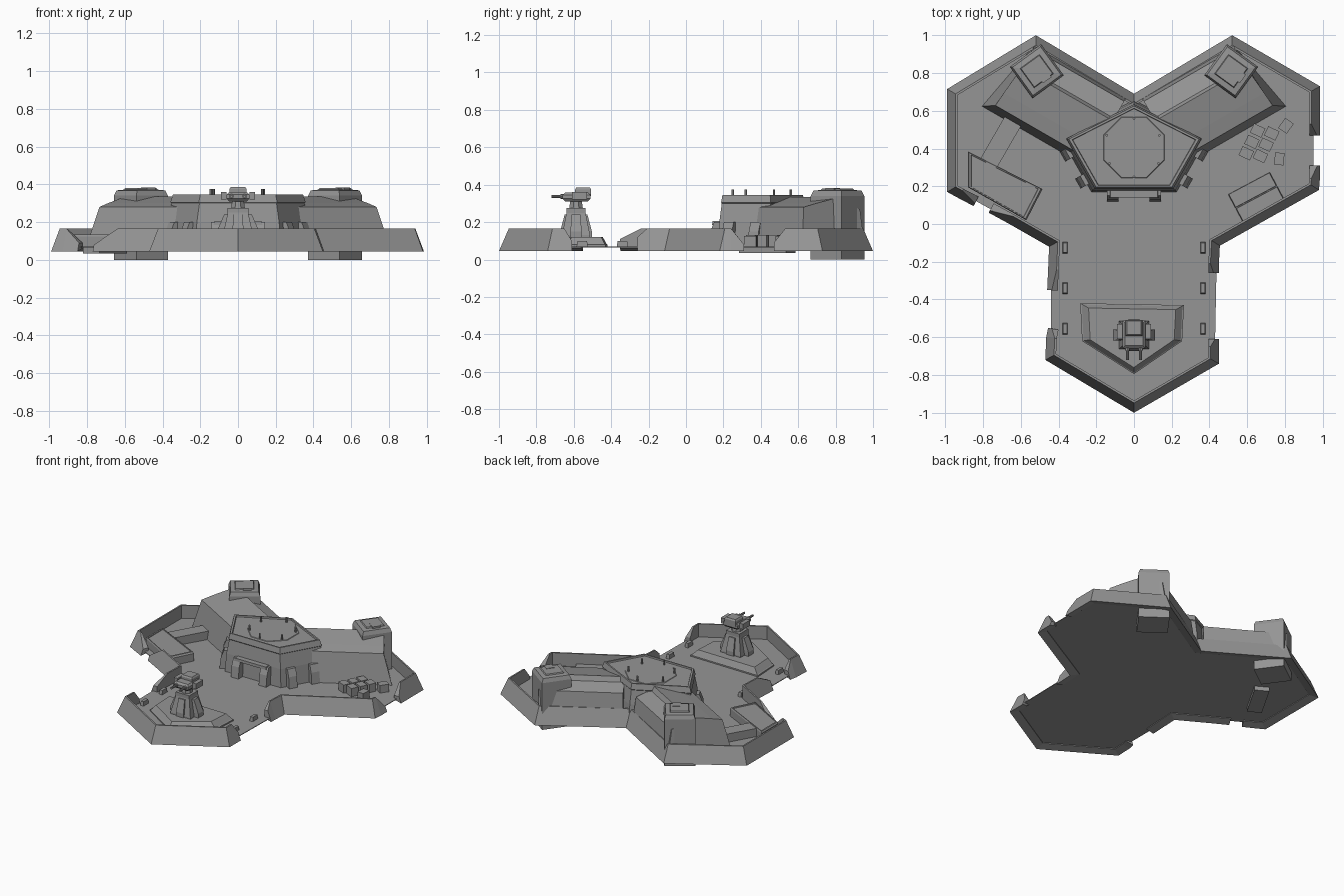
import bpy, bmesh
from math import cos, sin, pi, radians
from mathutils import Vector

cube = bpy.data.objects.get("Cube")
if cube:
    bpy.data.objects.remove(cube, do_unlink=True)

grey = bpy.data.materials.new("concrete_grey")
grey.use_nodes = True
grey.diffuse_color = (0.3, 0.3, 0.3, 1)
grey.node_tree.nodes["Principled BSDF"].inputs["Base Color"].default_value = (0.3, 0.3, 0.3, 1)

FLOOR = 0.07
BASE = 0.066


def loft(name, rings):
    """Join equal-length rings of points and cap both ends."""
    bm = bmesh.new()
    loops = [[bm.verts.new(p) for p in ring] for ring in rings]
    n = len(loops[0])
    for a, b in zip(loops, loops[1:]):
        for i in range(n):
            j = (i + 1) % n
            bm.faces.new((a[i], a[j], b[j], b[i]))
    bm.faces.new(loops[0][::-1])
    bm.faces.new(loops[-1])
    bmesh.ops.recalc_face_normals(bm, faces=bm.faces)
    mesh = bpy.data.meshes.new(name)
    bm.to_mesh(mesh)
    bm.free()
    mesh.materials.append(grey)
    ob = bpy.data.objects.new(name, mesh)
    bpy.context.scene.collection.objects.link(ob)


def stack(name, outline, levels):
    """Loft an outline through (z, scale) levels about its centre."""
    c = sum((Vector(p) for p in outline), Vector((0, 0))) / len(outline)
    loft(name, [[(*(c + (Vector(p) - c) * s), z) for p in outline] for z, s in levels])


def rect(cx, cy, w, d, deg=0):
    a = radians(deg)
    return [(cx + x * cos(a) - y * sin(a), cy + x * sin(a) + y * cos(a))
            for x, y in ((-w / 2, -d / 2), (w / 2, -d / 2), (w / 2, d / 2), (-w / 2, d / 2))]


def ngon(cx, cy, r, n, turn=0):
    return [(cx + r * cos(turn + 2 * pi * i / n), cy + r * sin(turn + 2 * pi * i / n)) for i in range(n)]


def wall(name, path):
    """Leaning rampart along a counter-clockwise path of (x, y, top height)."""
    pts = [Vector(p[:2]) for p in path]
    rings = []
    for i, p in enumerate(pts):
        dirs = []
        if i:
            dirs.append((p - pts[i - 1]).normalized())
        if i < len(pts) - 1:
            dirs.append((pts[i + 1] - p).normalized())
        normals = [Vector((-d.y, d.x)) for d in dirs]
        m = sum(normals, Vector((0, 0))).normalized()
        m /= m.dot(normals[0])
        top = path[i][2]
        lean = 0.045 * (top - 0.045) / 0.12
        rings.append([(*(p + m * o), z) for o, z in
                      ((0, 0.045), (lean, top), (0.056, top), (0.056, 0.06))])
    loft(name, rings)


# Floor plate
floor = [(0, -0.96), (0.43, -0.72), (0.43, -0.6), (0.44, -0.1), (0.95, 0.2), (0.95, 0.72),
         (0.52, 0.96), (0, 0.66), (-0.52, 0.96), (-0.96, 0.7), (-0.96, 0.19), (-0.44, -0.1), (-0.44, -0.7)]
stack("floor", floor, [(FLOOR - 0.005, 1), (FLOOR, 1)])

# Ramparts, with broken ends between the runs
H = 0.165
wall("front_rampart", [(-0.455, -0.55, 0.1), (-0.465, -0.6, H), (-0.47, -0.72, H), (0, -1, H),
                       (0.45, -0.74, H), (0.45, -0.65, H), (0.45, -0.61, 0.1)])
wall("left_rampart", [(0.45, -0.26, 0.12), (0.45, -0.21, H), (0.455, -0.115, H), (0.98, 0.18, H),
                      (0.985, 0.24, H), (0.985, 0.31, 0.08)])
wall("rear_rampart", [(0.985, 0.47, 0.09), (0.985, 0.53, H), (0.985, 0.73, H), (0.52, 1, H), (0, 0.69, H),
                      (-0.52, 1, H), (-0.99, 0.715, H), (-0.99, 0.17, H), (-0.93, 0.137, H), (-0.85, 0.095, 0.09)])
wall("right_rampart", [(-0.77, 0.06, 0.08), (-0.66, 0, H), (-0.45, -0.12, H), (-0.455, -0.24, H),
                       (-0.46, -0.35, 0.11)])

# Main hall with recessed roof
hall = [(0, 0.625), (-0.345, 0.45), (-0.2, 0.195), (0.2, 0.195), (0.345, 0.45)]
stack("main_hall", hall, [(BASE, 1.13), (0.2, 1.09), (0.3, 1.02), (0.305, 1.04), (0.345, 1),
                          (0.345, 0.95), (0.335, 0.94)])
stack("roof_panel", ngon(0, 0.405, 0.175, 8, pi / 8), [(0.335, 1), (0.338, 0.98)])
for i, p in enumerate([(0, 0.56), (0.135, 0.47), (0.13, 0.32), (0, 0.25), (-0.13, 0.32), (-0.145, 0.47)]):
    stack(f"roof_post_{i}", ngon(*p, 0.007, 6), [(0.335, 1), (0.375, 1)])

# Buttress pairs on the three front faces of the hall
for k in (1, 2, 3):
    a, b = Vector(hall[k]), Vector(hall[k + 1])
    along = (b - a).normalized()
    out = Vector((along.y, -along.x))
    for t in (0.22, 0.78):
        base = a.lerp(b, t) + out * 0.015
        ring = []
        for depth, z in ((0.06, BASE), (0.05, 0.15), (0.03, 0.2)):
            ring.append([(*(base + along * x + out * y), z)
                         for x, y in ((-0.03, -0.04), (0.03, -0.04), (0.03, depth), (-0.03, depth))])
        loft(f"buttress_{k}_{t}", ring)
stack("door_canopy", rect(0, 0.165, 0.26, 0.05), [(0.185, 1), (0.205, 0.96)])

# Wings and corner towers, one pair per side
PROFILE = [(0.4, BASE), (0.36, 0.28), (0.28, 0.3), (0.12, 0.335), (0.105, 0.3), (0, 0.27), (-0.03, BASE)]


def local(side, u, v):
    return side * (u * 0.866 + v * 0.5), 0.62 + u * 0.5 - v * 0.866


def wing_end(v, z):
    return 0.62 if v < 0.15 else 0.7 - (z - BASE) * 0.28


for side, label in ((1, "left"), (-1, "right")):
    loft(f"{label}_wing", [[(*local(side, 0.06, v), z) for v, z in PROFILE],
                           [(*local(side, wing_end(v, z), v), z) for v, z in PROFILE]])
    centre = local(side, 0.541, 0.093)
    stack(f"{label}_tower", rect(*centre, 0.205, 0.205, -36 * side),
          [(0, 1), (0.34, 1), (0.368, 0.9), (0.372, 0.62), (0.38, 0.58)])
    stack(f"{label}_tower_hatch", rect(centre[0] + 0.04, centre[1] - 0.025, 0.055, 0.055, -36 * side),
          [(0.3, 1), (0.383, 1)])

# Side bunker with link to the right wing
bunker = [(-0.88, 0.385), (-0.485, 0.185), (-0.57, 0.02), (-0.88, 0.195)]
stack("bunker", bunker, [(BASE, 1), (0.125, 1), (0.135, 0.96), (0.135, 0.9), (0.13, 0.89)])
stack("bunker_link", rect(-0.705, 0.435, 0.1, 0.29, -30), [(0.035, 1), (0.13, 1)])

# Crates and low containers
for row in range(3):
    for col in range(2):
        x, y = 0.655 - 0.03 * row + 0.075 * col, 0.495 - 0.06 * row - 0.015 * col
        stack(f"crate_{row}_{col}", rect(x, y, 0.066, 0.053, -25), [(FLOOR, 1), (0.13, 1)])
stack("loose_crate_a", rect(0.805, 0.52, 0.065, 0.055, 55), [(FLOOR, 1), (0.125, 1)])
stack("loose_crate_b", rect(0.77, 0.345, 0.05, 0.065, -5), [(FLOOR, 1), (0.125, 1)])
for i, (x, y) in enumerate([(0.628, 0.18), (0.668, 0.105)]):
    stack(f"container_{i}", rect(x, y, 0.25, 0.08, 28), [(FLOOR, 1), (0.09, 0.97)])

# Bollards on both sides of the approach
for x in (-0.365, 0.365):
    for y in (-0.125, -0.34, -0.555):
        stack("bollard", rect(x, y, 0.026, 0.06), [(FLOOR, 1), (0.1, 0.85)])

# Gun platform
pad = [(-0.285, -0.42), (-0.275, -0.62), (0, -0.795), (0.255, -0.62), (0.265, -0.43)]
stack("gun_platform", pad, [(BASE, 1), (0.08, 1), (0.083, 0.97), (0.115, 0.86), (0.12, 0.84)])

# Gun pedestal with corner legs
GY = -0.588
stack("gun_pedestal", rect(0, GY, 0.16, 0.15), [(0.11, 1), (0.13, 1), (0.25, 0.68), (0.275, 0.68), (0.275, 0.5)])
for x, y, w, d in ((-0.09, 0, 0.045, 0.06), (0.09, 0, 0.045, 0.06), (0, -0.07, 0.06, 0.03), (0, 0.07, 0.06, 0.03)):
    foot = rect(x, GY + y, w, d)
    top = rect(x * 0.62, GY + y * 0.7, w * 0.8, d * 0.8)
    loft("pedestal_leg", [[(*p, 0.11) for p in foot], [(*p, 0.15) for p in foot], [(*p, 0.24) for p in top]])

# Gun turret with twin barrels
stack("turret_neck", ngon(0, GY, 0.04, 8, pi / 8), [(0.27, 1), (0.325, 0.8)])
stack("turret_house", rect(0, -0.585, 0.12, 0.15), [(0.31, 0.8), (0.325, 1), (0.345, 1), (0.358, 0.8)])
stack("turret_crown", rect(0, -0.55, 0.09, 0.085), [(0.34, 1), (0.375, 1), (0.385, 0.85)])
for x in (-0.035, 0.035):
    loft("barrel", [[(x + px, y, 0.337 + pz) for px, pz in ngon(0, 0, r, 8)]
                    for y, r in ((-0.6, 0.013), (-0.67, 0.013), (-0.67, 0.008), (-0.72, 0.008))])
for x in (-0.075, 0.075):
    stack("turret_pod", rect(x, -0.57, 0.03, 0.08), [(0.32, 1), (0.36, 1)])
